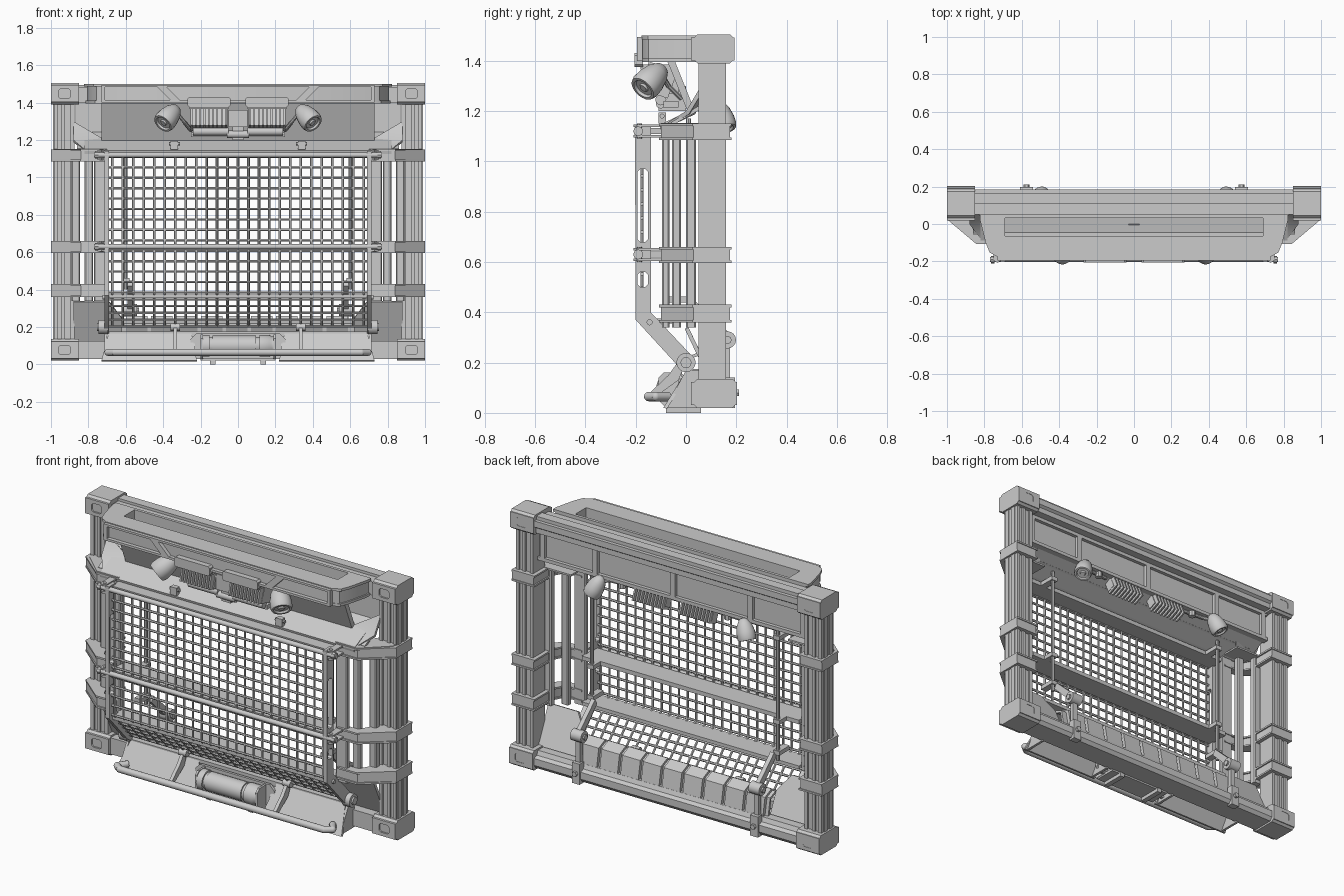
import bpy, bmesh, math
from mathutils import Vector, Matrix

class Part:
    """Collects solids in world space, then becomes one (optionally x-mirrored) object."""
    def __init__(self, name, mirror=False):
        self.name, self.mirror, self.bm = name, mirror, bmesh.new()

    def __enter__(self):
        return self

    def slab(self, loops, vec):
        # planar outline (first loop) with holes (other loops), extruded along vec
        bm, edges = self.bm, []
        for lp in loops:
            vs = [bm.verts.new(p) for p in lp]
            edges += [bm.edges.new((vs[i - 1], vs[i])) for i in range(len(vs))]
        fs = [g for g in bmesh.ops.triangle_fill(bm, use_beauty=True, edges=edges)['geom']
              if isinstance(g, bmesh.types.BMFace)]
        ex = bmesh.ops.extrude_face_region(bm, geom=fs, use_keep_orig=True)['geom']
        bmesh.ops.translate(bm, vec=vec, verts=[g for g in ex if isinstance(g, bmesh.types.BMVert)])

    def plate(self, axis, a, b, *loops):
        put = {'x': lambda p: (a, p[0], p[1]), 'y': lambda p: (p[0], a, p[1]), 'z': lambda p: (p[0], p[1], a)}[axis]
        vec = Vector([(b - a) * (axis == k) for k in 'xyz'])
        self.slab([[put(p) for p in lp] for lp in loops], vec)

    def box(self, x0, x1, y0, y1, z0, z1, tilt=0):
        c = Vector(((x0 + x1) / 2, (y0 + y1) / 2, (z0 + z1) / 2))
        m = Matrix.Translation(c) @ Matrix.Rotation(tilt, 4, 'X') @ Matrix.Diagonal((x1 - x0, y1 - y0, z1 - z0, 1))
        bmesh.ops.create_cube(self.bm, size=1, matrix=m)

    def lathe(self, p, q, prof, n=16):
        # prof: (fraction along p-q, radius)
        p, q = Vector(p), Vector(q)
        rot = (q - p).to_track_quat('Z', 'Y')
        rings = []
        for t, r in prof:
            rings.append([self.bm.verts.new(p.lerp(q, t) + rot @ Vector(
                (r * math.cos(2 * math.pi * i / n), r * math.sin(2 * math.pi * i / n), 0))) for i in range(n)])
        for A, B in zip(rings, rings[1:]):
            for i in range(n):
                self.bm.faces.new((A[i - 1], A[i], B[i], B[i - 1]))
        self.bm.faces.new(rings[0])
        self.bm.faces.new(rings[-1])

    def rod(self, p, q, r, n=12):
        self.lathe(p, q, [(0, r), (1, r)], n)

    def pipe(self, pts, r, n=12):
        for p, q in zip(pts, pts[1:]):
            self.rod(p, q, r, n)
        for p in pts[1:-1]:
            bmesh.ops.create_uvsphere(self.bm, u_segments=n, v_segments=8, radius=r, matrix=Matrix.Translation(p))

    def __exit__(self, *a):
        bm = self.bm
        bmesh.ops.recalc_face_normals(bm, faces=bm.faces[:])
        bmesh.ops.dissolve_limit(bm, angle_limit=0.01, verts=bm.verts[:], edges=bm.edges[:])
        me = bpy.data.meshes.new(self.name)
        bm.to_mesh(me)
        bm.free()
        me.polygons.foreach_set('use_smooth', [True] * len(me.polygons))
        me.set_sharp_from_angle(angle=math.radians(35))
        ob = bpy.data.objects.new(self.name, me)
        bpy.context.collection.objects.link(ob)
        if self.mirror:
            ob.modifiers.new('mirror', 'MIRROR').use_mirror_merge = False

def rect(a0, a1, b0, b1):
    return [(a0, b0), (a1, b0), (a1, b1), (a0, b1)]

def octa(a0, a1, b0, b1, c):
    return [(a0 + c, b0), (a1 - c, b0), (a1, b0 + c), (a1, b1 - c), (a1 - c, b1), (a0 + c, b1), (a0, b1 - c), (a0, b0 + c)]

# corner castings with recessed eyes
with Part('corner_castings', True) as p:
    for z0, z1, y1 in ((.02, .135, .2), (1.39, 1.505, .19)):
        m = (z0 + z1) / 2
        p.plate('x', .85, 1, octa(.03, y1, z0, z1, .015))
        p.plate('y', .02, .036, rect(.85, 1, z0 + .012, z1 - .012), octa(.895, .96, m - .025, m + .025, .01))
        p.plate('y', y1 - .01, y1 + .002, rect(.85, 1, z0 + .012, z1 - .012), octa(.895, .96, m - .025, m + .025, .01))

# corner posts with vertical ribs
with Part('corner_posts', True) as p:
    p.box(.89, .98, .06, .15, .13, 1.4)
    for x in (.875, .925, .965):
        p.box(x, x + .02, .05, .16, .13, 1.4)
    for y in (.075, .125):
        p.box(.97, .99, y - .015, y + .015, .13, 1.4)

# top and bottom cross beams
with Part('cross_beams') as p:
    p.plate('x', -.86, .86, [(.05, 1.4), (.17, 1.4), (.17, 1.43), (.185, 1.44), (.185, 1.475), (.165, 1.475),
                             (.165, 1.495), (.11, 1.495), (.11, 1.48), (.05, 1.48)])
    p.plate('x', -.86, .86, [(.04, .03), (.17, .03), (.185, .05), (.185, .09), (.16, .1), (.15, .125), (.04, .125)])

# clamps round the posts, the top one closed by a plate
with Part('post_clamps', True) as p:
    prof = [(1, .175), (1, .03), (.84, -.1), (.715, -.1), (.715, -.07), (.825, -.07), (.86, .0), (.86, .175)]
    for z0, z1 in ((1.085, 1.15), (.595, .66), (.36, .43)):
        p.plate('z', z0 + .008, z1 - .008, prof)
        for z in (z0, z1 - .01):
            p.plate('z', z, z + .01, [(1.0, .18), (1.0, .025), (.842, -.108), (.715, -.108), (.715, -.06),
                                      (.82, -.06), (.852, .0), (.852, .18)])
    p.plate('z', 1.143, 1.153, [(.7, -.1), (.84, -.1), (.98, .03), (.98, .06), (.7, .06)])

# stepped wall of side bars
with Part('side_bars', True) as p:
    for x0, x1, y0, y1 in ((.695, .77, -.095, -.065), (.775, .82, -.055, -.02), (.845, .89, .0, .04)):
        p.plate('z', .34, 1.15, octa(x0, x1, y0, y1, .006))

# mesh grille, bent backwards at the foot
top, knee, foot = Vector((0, -.175, 1.11)), Vector((0, -.175, .385)), Vector((0, -.01, .205))
with Part('mesh_grille') as p:
    for i in range(25):
        o = Vector((-.672 + i * .056, 0, 0))
        p.rod(top + o, knee + o, .007, 6)
        p.rod(knee + o, foot + o, .007, 6)
    X = Vector((.69, 0, 0))
    for a, b, n in ((top, knee, 13), (knee, foot, 5)):
        for i in range(n + 1):
            c = a.lerp(b, i / n)
            p.rod(c - X, c + X, .007, 6)

# grille frame: cross rails and backing shelves
with Part('grille_rails') as p:
    for z in (1.12, .63):
        p.rod((-.77, -.19, z), (.77, -.19, z), .014)
    p.box(-.7, .7, -.17, -.07, 1.108, 1.132)
    p.box(-.7, .7, -.17, -.04, .618, .642)
    p.box(-.7, .7, -.17, -.04, .355, .375)

# slotted side plates of the grille
with Part('grille_side_plates', True) as p:
    slots = [octa(-.192, -.152, z0, z1, .01) for z0, z1 in ((.68, .97), (.5, .56))]
    p.plate('x', .69, .715, [(-.203, 1.14), (-.14, 1.14), (-.14, .4), (.025, .225), (.03, .19), (0, .165), (-.035, .19),
                             (-.2, .37)], *slots)
    p.rod((.695, 0, .2), (.745, 0, .2), .038, 20)
    p.rod((.745, 0, .2), (.755, 0, .2), .022, 12)
    p.rod((.68, -.145, .36), (.725, -.145, .36), .012)
    for z in (1.12, .63):
        for dz in (-.026, .016):
            p.plate('z', z + dz, z + dz + .01, [(.71, -.1), (.71, -.195), (.73, -.208), (.75, -.195), (.75, -.1)])
        p.rod((.73, -.185, z - .03), (.73, -.185, z + .03), .01, 8)
        p.rod((.745, -.19, z), (.765, -.19, z), .02, 8)

# overhead tray with framed front
with Part('top_tray') as p:
    out = [(.815, .05), (.815, .02), (.785, -.1), (.765, -.15), (.72, -.175)]
    ring = lambda s: [(x * s, y * s if y < 0 else y) for x, y in out] + [(-x * s, y * s if y < 0 else y) for x, y in out[::-1]]
    hole = rect(-.69, .69, -.065, .033)
    p.plate('z', 1.41, 1.485, ring(.99), hole)
    p.plate('z', 1.485, 1.5, ring(1.01), hole)
    p.plate('z', 1.395, 1.41, ring(1.0), hole)
    side = [(.43, 1.483), (.71, 1.483), (.71, 1.413), (.36, 1.413)]
    p.plate('y', -.195, -.172, rect(-.73, .73, 1.4, 1.495), side, [(-x, z) for x, z in side],
            [(-.38, 1.483), (.38, 1.483), (.31, 1.413), (-.31, 1.413)])

# header: overhanging panel, sloping ledge, cheeks
with Part('header_panels') as p:
    p.plate('x', -.73, .73, [(-.075, 1.4), (-.045, 1.4), (.035, 1.2), (.01, 1.19)])
    p.plate('x', -.82, .82, [(.03, 1.21), (.03, 1.19), (-.1, 1.125), (-.105, 1.145)])
    p.plate('x', -.86, .86, [(.1, 1.25), (.1, 1.23), (-.06, 1.14), (-.06, 1.155)])
with Part('header_cheeks', True) as p:
    p.slab([[(.71, .025, 1.2), (.88, .06, 1.3), (.88, .0, 1.2), (.82, -.08, 1.15)]], (0, .012, -.012))
    p.box(.32, .36, -.11, -.08, 1.15, 1.195)
    p.rod((.31, -.095, 1.18), (.37, -.095, 1.18), .01, 8)

# framed rear header wall
with Part('rear_header') as p:
    p.box(-.87, .87, .09, .105, 1.22, 1.41)
    p.box(-.87, .87, .1, .125, 1.22, 1.24)
    p.box(-.87, .87, .1, .125, 1.38, 1.41)
    for x in (-.84, -.5, 0, .5, .84):
        p.box(x - .015, x + .015, .1, .125, 1.22, 1.4)

# spot lamps, front pair and rear pair
egg = [(0, .012), (.08, .03), (.3, .048), (.6, .058), (.85, .06), (.97, .054), (.97, .043), (.9, .038), (.9, .02), (.95, .015)]
with Part('front_spot_lamps', True) as p:
    p.lathe((.325, -.09, 1.375), (.405, -.175, 1.285), egg, 20)
    p.pipe([(.33, -.1, 1.35), (.29, -.07, 1.3), (.25, -.02, 1.25)], .01, 8)
with Part('rear_spot_lamps', True) as p:
    p.lathe((.455, .125, 1.235), (.505, .155, 1.125), [(t, r * .85) for t, r in egg], 20)
    p.pipe([(.47, .13, 1.2), (.42, .1, 1.21), (.28, .09, 1.21)], .01, 8)
    p.rod((.34, .1, 1.19), (.34, .1, 1.23), .02, 8)

# finned flood lights, front and rear
with Part('flood_lights', True) as p:
    p.plate('y', -.205, -.17, octa(.04, .27, 1.375, 1.43, .01))
    p.box(.055, .255, -.13, -.05, 1.26, 1.38, -.35)
    p.box(.05, .26, -.18, -.06, 1.365, 1.385)
    for i in range(9):
        x = .06 + i * .023
        p.box(x, x + .009, -.165, -.06, 1.265, 1.385, -.25)
    p.rod((.05, -.1, 1.245), (.24, -.1, 1.245), .022)
    p.box(.03, .25, -.09, -.03, 1.215, 1.24)
    p.box(.05, .25, .06, .11, 1.15, 1.22, .4)
    for i in range(9):
        x = .055 + i * .023
        p.box(x, x + .009, .06, .135, 1.14, 1.22, .4)
with Part('flood_light_bracket') as p:
    p.box(-.05, .05, -.13, -.03, 1.27, 1.36)
    p.box(-.03, .03, -.11, -.0, 1.2, 1.3)
    p.rod((-.06, -.1, 1.23), (.06, -.1, 1.23), .02)

# lower apron with a gap behind the winch
with Part('front_apron', True) as p:
    p.slab([[(.22, -.09, .02), (.73, -.09, .02), (.69, .005, .175), (.25, .005, .175)]], (0, .015, -.003))
    p.plate('x', .7, .715, [(-.08, .02), (.05, .02), (.05, .17), (.0, .17)])
    p.plate('x', .23, .245, [(-.08, .02), (.05, .02), (.05, .14), (-.01, .15)])
    p.box(0, .7, .0, .05, .13, .175)
    p.box(.12, .15, -.08, .06, 0, .025)

# tubular bumper and its arms
with Part('bumper_bar') as p:
    p.pipe([(-.66, -.07, .065), (-.695, -.12, .065), (-.66, -.148, .065), (.66, -.148, .065), (.695, -.12, .065),
            (.66, -.07, .065)], .019)
with Part('bumper_arms', True) as p:
    p.plate('x', .325, .345, [(-.165, .06), (-.14, .05), (-.03, .13), (0, .2), (-.02, .22), (-.07, .15)])
    p.rod((.31, -.02, .2), (.36, -.02, .2), .02)

# winch drum
with Part('winch') as p:
    p.lathe((-.19, -.06, .1), (.19, -.06, .1), [(0, .03), (0, .058), (.1, .058), (.1, .048), (.14, .048), (.14, .054),
            (.75, .054), (.75, .046), (.8, .046), (.8, .058), (.94, .058), (.97, .05), (1, .05), (1, .02)], 24)
    p.plate('y', -.03, -.015, octa(-.255, .255, .03, .165, .03), octa(-.2, .2, .05, .145, .01))
    for x in (-.2, .19):
        p.plate('x', x, x + .012, octa(-.11, -.0, .03, .16, .02))
    p.box(-.2, .2, -.08, .05, .02, .035)

# rear sill: steep panel with raised boxes
with Part('rear_sill') as p:
    p.plate('x', -.62, .62, [(.13, .12), (.11, .225), (.06, .245), (.0, .22), (.0, .21), (.06, .23), (.1, .215), (.115, .12)])
    for i in range(9):
        x = -.6 + i * .134
        p.plate('x', x, x + .115, [(.15, .12), (.13, .23), (.07, .258), (.06, .24), (.1, .2), (.12, .12)])
with Part('lower_side_panels', True) as p:
    p.slab([[(.62, .11, .13), (.88, .11, .13), (.88, .01, .34), (.69, .01, .34), (.62, .053, .25)]], (0, -.015, -.006))

# rear latches: strap, roller, upright rods
with Part('rear_latches', True) as p:
    p.box(.55, .6, .155, .195, .02, .14)
    p.box(.56, .59, .15, .175, .12, .3)
    p.rod((.54, .165, .29), (.61, .165, .29), .034, 16)
    p.rod((.53, .165, .29), (.62, .165, .29), .016, 10)
    p.plate('x', .565, .59, [(.16, .27), (.18, .31), (.03, .45), (.01, .42)])
    p.rod((.6, .01, .4), (.6, .01, 1.17), .01, 8)
    for z in (.45, .63, 1.12):
        p.box(.58, .62, -.07, .025, z - .012, z + .012)
    p.rod((.575, .19, .08), (.575, .21, .08), .015, 6)
